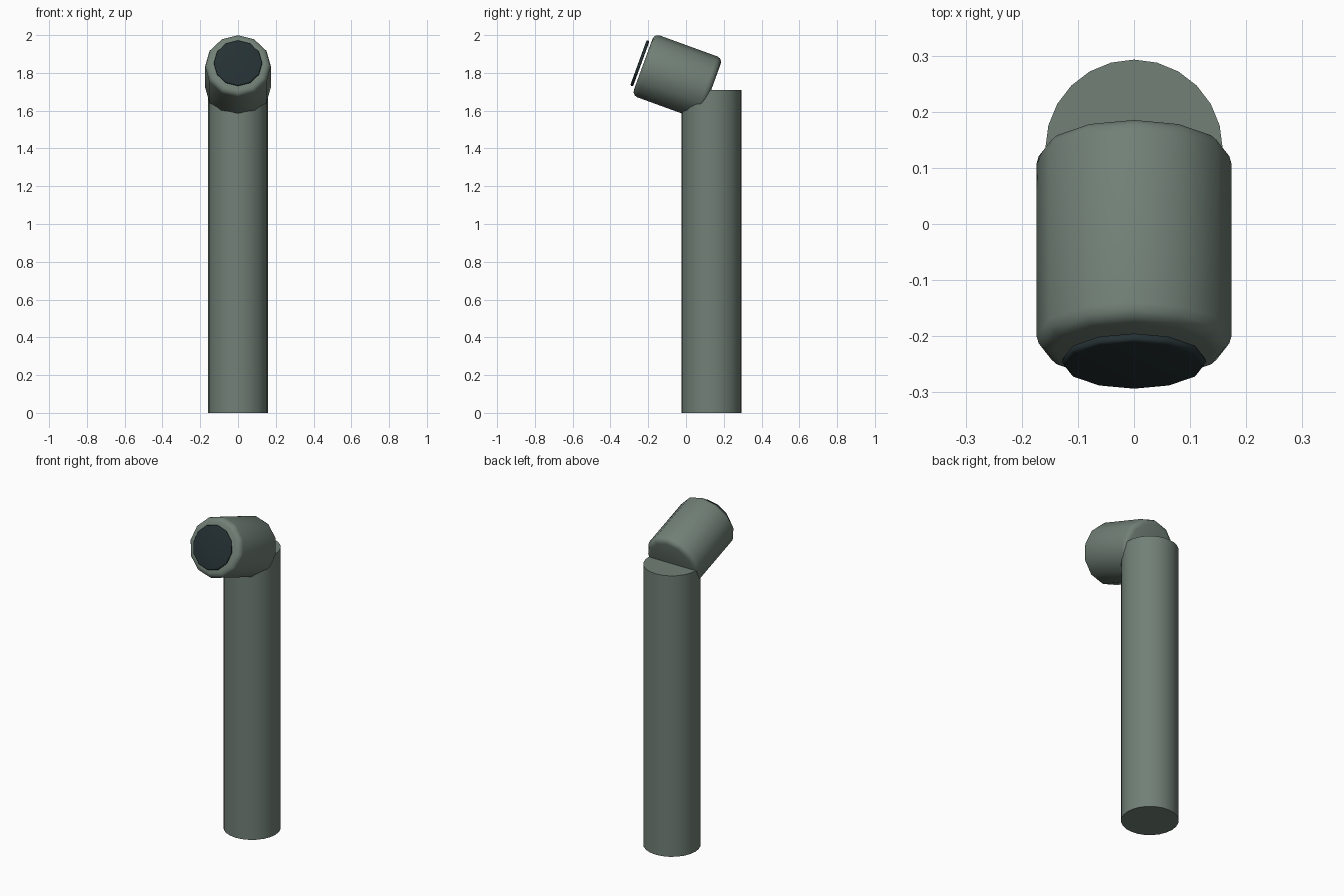
import bpy
import math
from mathutils import Vector

if "Cube" in bpy.data.objects:
    bpy.data.objects.remove(bpy.data.objects["Cube"])

TILT = math.radians(70)                      # head points forward and 20 degrees up
AXIS = Vector((0, -math.sin(TILT), math.cos(TILT)))
HEAD_CENTRE = Vector((0, -0.046, 1.779))


def material(name, colour):
    m = bpy.data.materials.new(name)
    m.diffuse_color = (*colour, 1)
    m.use_nodes = True
    m.node_tree.nodes["Principled BSDF"].inputs["Base Color"].default_value = m.diffuse_color
    return m


def drum(name, sides, radius, depth, centre, mat, tilt=0.0, bevel=0.0):
    """Cylinder with optional tilt about x and rounded rims."""
    bpy.ops.mesh.primitive_cylinder_add(vertices=sides, radius=radius, depth=depth,
                                        location=centre, rotation=(tilt, 0, 0))
    ob = bpy.context.object
    ob.name = name
    ob.data.materials.append(mat)
    if bevel:
        mod = ob.modifiers.new("rounded_rim", 'BEVEL')
        mod.width = bevel
        mod.segments = 3
        mod.limit_method = 'ANGLE'
        mod.angle_limit = math.radians(60)
        bpy.ops.object.modifier_apply(modifier=mod.name)
    bpy.ops.object.shade_smooth_by_angle(angle=math.radians(38))
    return ob


green = material("grey_green", (0.165, 0.215, 0.182))
dark = material("dark_glass", (0.018, 0.030, 0.033))

# Upright tube
drum("tube", 24, 0.158, 1.71, (0, 0.135, 0.855), green)
# Tilted head with rounded rims
drum("head", 12, 0.174, 0.385, HEAD_CENTRE, green, TILT, 0.03)
# Thin lens disc just ahead of the head
drum("lens", 12, 0.128, 0.016, HEAD_CENTRE + AXIS * 0.211, dark, TILT, 0.007)
